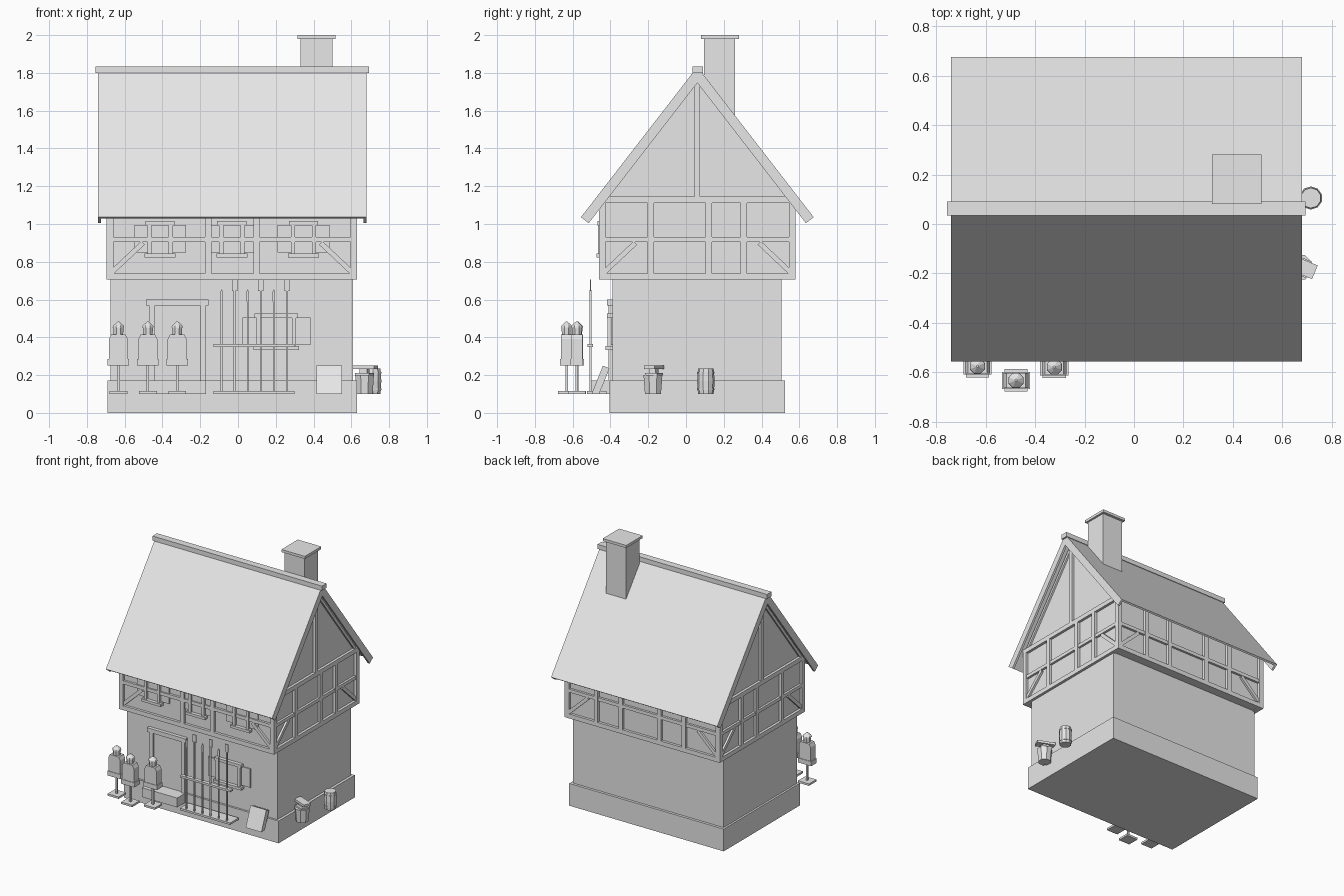
import bpy, bmesh, math
from mathutils import Vector, Matrix

cube = bpy.data.objects.get("Cube")
if cube:
    bpy.data.objects.remove(cube, do_unlink=True)

mat = bpy.data.materials.new("pale grey")
mat.use_nodes = True
GREY = (0.8, 0.8, 0.8, 1)
mat.diffuse_color = GREY
mat.node_tree.nodes["Principled BSDF"].inputs["Base Color"].default_value = GREY


def finish(name, bm):
    bmesh.ops.recalc_face_normals(bm, faces=bm.faces)
    mesh = bpy.data.meshes.new(name)
    bm.to_mesh(mesh)
    bm.free()
    mesh.materials.append(mat)
    obj = bpy.data.objects.new(name, mesh)
    bpy.context.collection.objects.link(obj)
    return obj


def prism(name, pts, axis, d0, d1):
    """Extrude a 2D outline along an axis from d0 to d1."""
    place = {"x": lambda u, v, d: (d, u, v),
             "y": lambda u, v, d: (u, d, v),
             "z": lambda u, v, d: (u, v, d)}[axis]
    bm = bmesh.new()
    a = [bm.verts.new(place(u, v, d0)) for u, v in pts]
    b = [bm.verts.new(place(u, v, d1)) for u, v in pts]
    bm.faces.new(a)
    bm.faces.new(b[::-1])
    for i in range(len(pts)):
        j = (i + 1) % len(pts)
        bm.faces.new((a[i], b[i], b[j], a[j]))
    return finish(name, bm)


def box(name, x0, x1, y0, y1, z0, z1):
    return prism(name, [(x0, y0), (x1, y0), (x1, y1), (x0, y1)], "z", z0, z1)


def beam(name, p, q, width, axis, d0, d1):
    """Straight timber from p to q lying in a wall plane."""
    p, q = Vector(p), Vector(q)
    d = (q - p).normalized() * width / 2
    n = Vector((-d.y, d.x))
    prism(name, [p + n, q + n, q - n, p - n], axis, d0, d1)


def lathe(name, x, y, profile, sides):
    """Stack of regular polygons given as (radius, height)."""
    bm = bmesh.new()
    rings = []
    for r, z in profile:
        rings.append([bm.verts.new((x + r * math.cos((i + .5) * math.tau / sides),
                                    y + r * math.sin((i + .5) * math.tau / sides), z))
                      for i in range(sides)])
    bm.faces.new(rings[0][::-1])
    bm.faces.new(rings[-1])
    for a, b in zip(rings, rings[1:]):
        for i in range(sides):
            j = (i + 1) % sides
            bm.faces.new((a[i], a[j], b[j], b[i]))
    return finish(name, bm)


# Masonry ground floor
GROUND = 0.1
box("plinth", -.69, .63, -.405, .525, 0, .172)
box("ground_floor_wall", -.675, .61, -.39, .505, .17, .71)

# Upper storey with gables
X0, X1, Y0, Y1 = -.695, .63, -.46, .58
IN = .02
RIDGE, TOP, SLOPE = .06, 1.832, 1.292


def roof_z(y, drop=0):
    return TOP - drop - abs(y - RIDGE) * SLOPE


yl, yr = Y0 + IN, Y1 - IN
prism("upper_wall", [(yl, .71), (yr, .71), (yr, roof_z(yr, .02)),
                     (RIDGE, TOP - .02), (yl, roof_z(yl, .02))], "x", X0 + IN, X1 - IN)

# Timber framing, wall by wall
W = .034
LOW, HIGH, RAIL = .722, 1.128, .917


def framing(axis, outer, inner, u0, u1, posts, name):
    a, b = u0 + W / 2, u1 - W / 2
    beam(name + "_sill", (u0, LOW), (u1, LOW), W, axis, inner, outer)
    beam(name + "_plate", (u0, HIGH), (u1, HIGH), W, axis, inner, outer)
    beam(name + "_rail", (a, RAIL), (b, RAIL), .026, axis, inner, outer * .995)
    for u in [a, b] + posts:
        beam(name + "_post", (u, LOW), (u, HIGH), W, axis, inner, outer)
    for u, s in ((a, 1), (b, -1)):
        beam(name + "_brace", (u, .735), (u + s * .175, .9), .026, axis, inner, outer * .993)


for outer, inner, side in ((X1, X1 - .035, "right_gable"), (X0, X0 + .035, "left_gable")):
    framing("x", outer, inner, Y0, Y1, [-.187, .12, .305], side)
    beam(side + "_king_post", (RIDGE, HIGH), (RIDGE, 1.77), .03, "x", inner, outer)
    for s in (-1, 1):
        beam(side + "_rafter", (RIDGE, 1.765), (RIDGE + s * .49, 1.765 - .49 * SLOPE),
             .02, "x", inner, outer * .99)
framing("y", Y0, Y0 + .035, X0, X1, [-.157, .098], "front")
framing("y", Y1, Y1 - .035, X0, X1, [-.385, -.175, .155, .365], "back")

# Roof slopes, barge boards and ridge cap
RX0, RX1 = -.74, .68
for s, side in ((-1, "front"), (1, "back")):
    along = Vector((s, -SLOPE)).normalized()
    down = Vector((-s * SLOPE, -1)).normalized()
    peak = Vector((RIDGE, TOP))
    eave = peak + along * (.616 * math.hypot(1, SLOPE))

    def layer(t0, t1):
        pts = []
        for t in (t0, t1):
            pts.append(eave + down * t)
        for t in (t1, t0):
            pts.append(Vector((RIDGE, TOP - t * math.hypot(1, SLOPE))))
        return pts
    prism(side + "_roof", layer(0, .013), "x", RX0, RX1)
    for x in (RX0, RX1 - .016):
        prism(side + "_barge_board", layer(.013, .052), "x", x, x + .016)
box("ridge_cap", -.755, .693, .035, .09, 1.8, 1.835)

# Chimney
box("chimney", .33, .5, .095, .26, 1.45, 1.98)
box("chimney_cap", .315, .515, .08, .28, 1.98, 2)


# Windows with open shutters
def window(x, y, w, z0, z1, shutter):
    h = w / 2
    box("window_pane", x - h, x + h, y - .008, y + .01, z0, z1)
    for s in (-1, 1):
        c = x + s * (h - .011)
        box("window_jamb", c - .011, c + .011, y - .025, y, z0, z1)
        a, b = sorted((x + s * h, x + s * (h + shutter)))
        box("window_shutter", a, b, y - .008, y, z0 + .015, z1 - .02)
    box("window_head", x - h - .01, x + h + .01, y - .028, y, z1 - .022, z1)
    box("window_sill", x - h - .015, x + h + .015, y - .035, y, z0 - .012, z0 + .008)


for x in (-.412, -.033, .347):
    window(x, yl, .134, .835, 1.015, .07)
window(.203, -.39, .21, .345, .525, .075)

# Door and step
box("door", -.445, -.2, -.396, -.385, .17, .565)
for x in (-.47, -.2):
    box("door_jamb", x, x + .03, -.41, -.385, .17, .57)
box("door_lintel", -.487, -.157, -.417, -.385, .568, .6)
box("door_step", -.47, -.17, -.5, -.4, GROUND, .172)

# Weapon rack
box("rack_base", -.13, .3, -.525, -.42, GROUND, .115)
box("rack_rail", -.13, .3, -.522, -.492, .35, .366)
for i in range(6):
    x = -.087 + i * .0692
    tall = i % 2
    top = .65 if tall else .59
    box("spear_shaft", x - .005, x + .005, -.511, -.501, .115, top)
    if tall:
        box("axe_head", x - .014, x + .014, -.509, -.503, .645, .705)
    else:
        prism("spear_head", [(x - .007, .59), (x + .007, .59), (x + .007, .64), (x, .655),
                             (x - .007, .64)], "y", -.509, -.503)

# Leaning shield
prism("leaning_shield", [(-.5, GROUND), (-.46, GROUND), (-.405, .235), (-.44, .25)],
      "x", .415, .55)

# Training dummies
for x, y in ((-.633, -.575), (-.477, -.632), (-.322, -.578)):
    box("dummy_base", x - .047, x + .047, y - .045, y + .045, GROUND, .115)
    box("dummy_pole", x - .007, x + .007, y - .007, y + .007, .115, .26)
    box("dummy_skirt", x - .057, x + .057, y - .034, y + .034, .25, .285)
    prism("dummy_body", [(x - .05, .285), (x + .05, .285), (x + .05, .39), (x + .038, .415),
                         (x - .038, .415), (x - .05, .39)], "y", y - .03, y + .03)
    lathe("dummy_head", x, y, [(.027, .415), (.029, .452), (.033, .452),
                               (.03, .462), (.005, .483)], 8)

# Barrel
lathe("barrel", .715, .105, [(.041, GROUND), (.044, .125), (.046, .168), (.044, .21),
                             (.041, .235)], 10)
for z in (.12, .208):
    lathe("barrel_hoop", .715, .105, [(.047, z), (.047, z + .008)], 10)

# Anvil on a stump
lathe("stump", .67, -.175, [(.046, GROUND), (.054, .2)], 8)
turn = Matrix.Translation((.67, -.17, 0)) @ Matrix.Rotation(-.39, 4, "Z")
for name, hx, hy, z0, z1 in (("anvil_foot", .04, .035, .2, .212),
                             ("anvil_waist", .022, .018, .212, .232),
                             ("anvil_top", .066, .03, .232, .25)):
    box(name, -hx, hx, -hy, hy, z0, z1).data.transform(turn)
